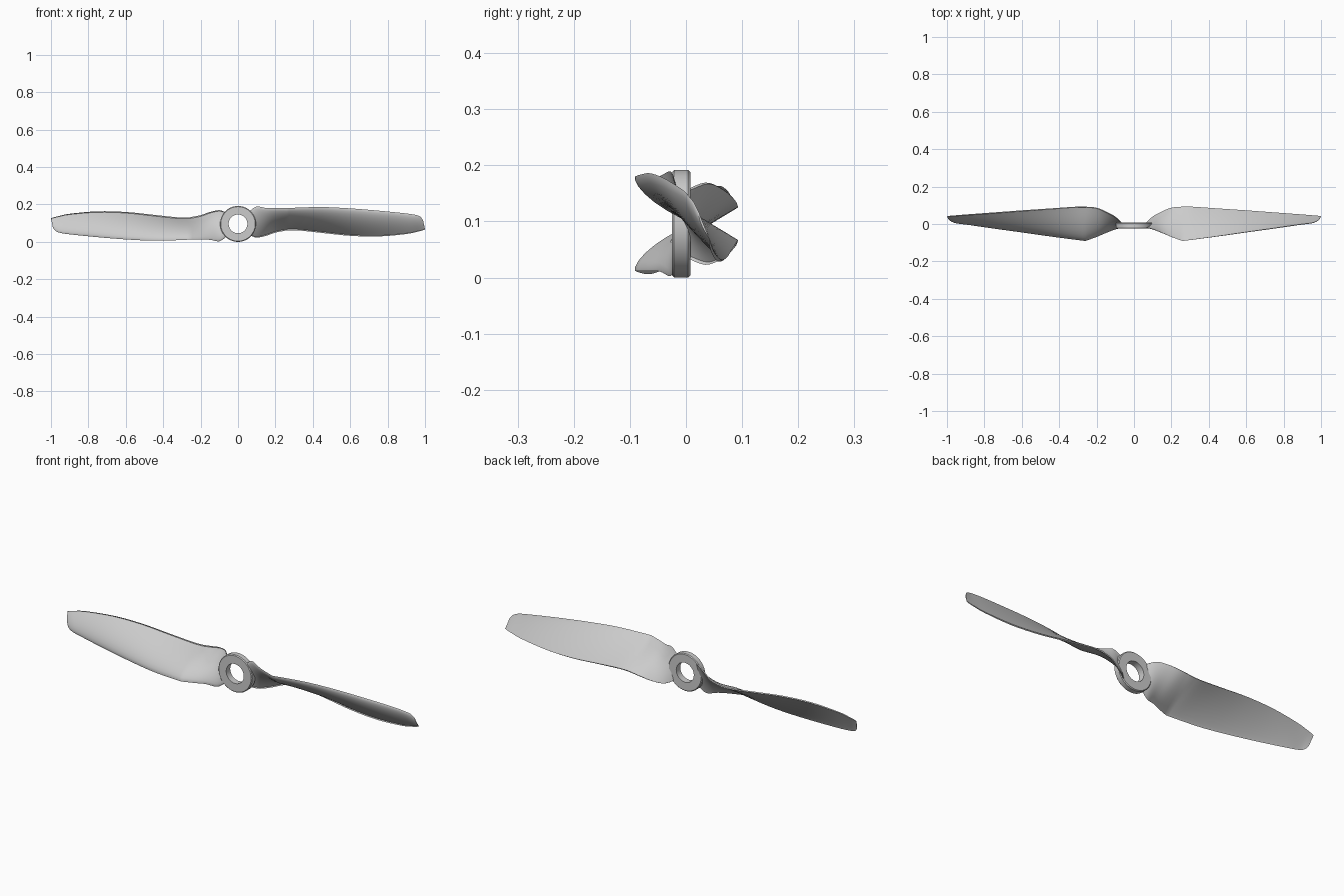
import bpy, bmesh, math
from mathutils import Vector, Matrix

if "Cube" in bpy.data.objects:
    bpy.data.objects.remove(bpy.data.objects["Cube"])

ZC = 0.096          # height of the hub axis


def finish(bm, name, angle):
    bmesh.ops.recalc_face_normals(bm, faces=bm.faces)
    me = bpy.data.meshes.new(name)
    bm.to_mesh(me)
    bm.free()
    ob = bpy.data.objects.new(name, me)
    bpy.context.collection.objects.link(ob)
    bpy.ops.object.select_all(action='DESELECT')
    bpy.context.view_layer.objects.active = ob
    ob.select_set(True)
    bpy.ops.object.shade_smooth_by_angle(angle=math.radians(angle))
    return ob


def catmull(a, b, c, d, t):
    return 0.5 * (2 * b + (c - a) * t + (2 * a - 5 * b + 4 * c - d) * t * t
                  + (3 * b - a - 3 * c + d) * t ** 3)


# Blade stations: leading edge x, y, z, trailing edge x, y, z, thickness ratio
STATIONS = [
    (0.064, -0.018, 0.166, 0.065, 0.008, 0.036, 0.06),
    (0.10, -0.027, 0.189, 0.10, 0.040, 0.025, 0.07),
    (0.15, -0.047, 0.181, 0.15, 0.067, 0.036, 0.08),
    (0.20, -0.069, 0.180, 0.20, 0.087, 0.054, 0.09),
    (0.26, -0.091, 0.180, 0.26, 0.093, 0.066, 0.10),
    (0.32, -0.083, 0.183, 0.32, 0.092, 0.066, 0.11),
    (0.45, -0.065, 0.186, 0.45, 0.083, 0.052, 0.11),
    (0.60, -0.043, 0.179, 0.60, 0.073, 0.036, 0.11),
    (0.75, -0.022, 0.167, 0.75, 0.062, 0.032, 0.11),
    (0.88, -0.003, 0.154, 0.90, 0.051, 0.044, 0.10),
    (0.945, 0.005, 0.145, 0.96, 0.046, 0.056, 0.10),
    (0.975, 0.014, 0.134, 0.985, 0.044, 0.062, 0.09),
    (0.990, 0.024, 0.114, 1.00, 0.043, 0.067, 0.08),
]


def bump(t):
    # airfoil arch, blunt in front and thin behind, peak 1
    return t ** 0.6 * (1 - t) ** 1.1 / 0.332


def section(st, n=12):
    le, te, th = Vector(st[0:3]), Vector(st[3:6]), st[6]
    chord = te - le
    size = math.hypot(chord.y, chord.z)
    out = Vector((0, chord.z, -chord.y))      # convex side
    ts = [(1 - math.cos(math.pi * i / n)) / 2 for i in range(n + 1)]
    pts = [le + chord * t + out * th * bump(t) for t in ts]
    pts[-1] = te + out.normalized() * 0.006 * min(1, size / 0.15)
    back = [le + chord * t + out * th * 0.12 * bump(t) for t in ts[1:]]
    return pts + back[::-1]


def blade(name, angle):
    bm = bmesh.new()
    st = [Vector(s) for s in STATIONS]
    rows = []
    for i in range(len(st) - 1):
        a, d = st[max(i - 1, 0)], st[min(i + 2, len(st) - 1)]
        # keep the crease where the root flare meets the blade
        if i == 4:
            a = st[4] * 2 - st[5]
        if i == 3:
            d = st[4] * 2 - st[3]
        for k in range(4):
            rows.append(catmull(a, st[i], st[i + 1], d, k / 4))
    rows.append(st[-1])
    rings = [[bm.verts.new(p) for p in section(r)] for r in rows]
    m = len(rings[0])
    for r0, r1 in zip(rings, rings[1:]):
        for j in range(m):
            k = (j + 1) % m
            bm.faces.new((r0[j], r0[k], r1[k], r1[j]))
    bm.faces.new(rings[0])
    bm.faces.new(rings[-1])
    centre = Vector((0, 0, ZC))
    bmesh.ops.rotate(bm, verts=bm.verts, cent=centre,
                     matrix=Matrix.Rotation(angle, 3, 'Y'))
    return finish(bm, name, 35)


# Hub ring with chamfered rims, turned around the y axis
def hub():
    bm = bmesh.new()
    y0, y1, ro, ri, c = -0.025, 0.008, 0.096, 0.050, 0.004
    prof = [(ri, y0), (ro - c, y0), (ro, y0 + c),
            (ro, y1 - c), (ro - c, y1), (ri, y1)]
    n = 64
    rings = []
    for i in range(n):
        a = 2 * math.pi * i / n
        rings.append([bm.verts.new((r * math.cos(a), y, ZC + r * math.sin(a)))
                      for r, y in prof])
    for i in range(n):
        p, q = rings[i], rings[(i + 1) % n]
        for j in range(len(prof)):
            k = (j + 1) % len(prof)
            bm.faces.new((p[j], p[k], q[k], q[j]))
    return finish(bm, "hub_ring", 30)


hub()
blade("blade_right", 0)
blade("blade_left", math.pi)
